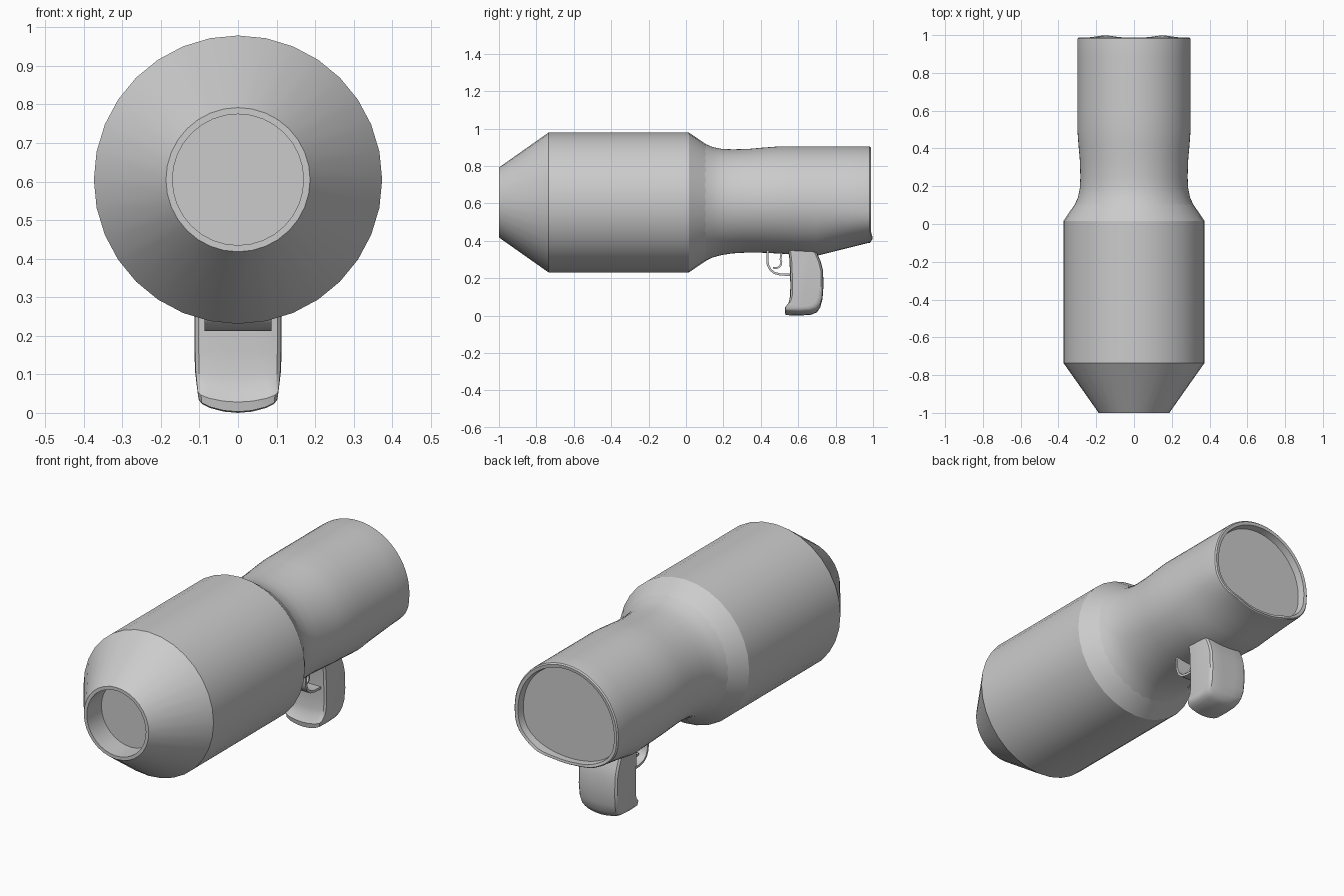
import bpy, bmesh, math

if "Cube" in bpy.data.objects:
    bpy.data.objects.remove(bpy.data.objects["Cube"])

N = 64
ZC = 0.605


def interp(table, v):
    for a, b in zip(table, table[1:]):
        if v <= b[0]:
            t = max(0, (v - a[0]) / (b[0] - a[0]))
            return [p + (q - p) * t for p, q in zip(a[1:], b[1:])]
    return list(table[-1][1:])


def finish(bm, name, angle=28):
    bmesh.ops.recalc_face_normals(bm, faces=bm.faces)
    me = bpy.data.meshes.new(name)
    bm.to_mesh(me)
    bm.free()
    ob = bpy.data.objects.new(name, me)
    bpy.context.collection.objects.link(ob)
    bpy.ops.object.select_all(action='DESELECT')
    ob.select_set(True)
    bpy.context.view_layer.objects.active = ob
    bpy.ops.object.shade_smooth_by_angle(angle=math.radians(angle))
    return ob


def loft(rings, name, angle=28):
    """Skin a list of closed point loops and cap both ends."""
    bm = bmesh.new()
    loops = [[bm.verts.new(p) for p in r] for r in rings]
    for a, b in zip(loops, loops[1:]):
        for i in range(len(a)):
            j = (i + 1) % len(a)
            bm.faces.new((a[i], a[j], b[j], b[i]))
    bm.faces.new(loops[0])
    bm.faces.new(loops[-1])
    return finish(bm, name, angle)


def circle(y, r, n=32):
    return [(r * math.sin(2 * math.pi * i / n), y,
             ZC + r * math.cos(2 * math.pi * i / n)) for i in range(n)]


# Main canister with recessed muzzle, front and rear cones
loft([circle(y, r) for y, r in [
    (-0.88, 0.170), (-1.0, 0.170), (-1.0, 0.187), (-0.735, 0.374),
    (0.015, 0.374), (0.12, 0.303)]], "canister")

# Rear barrel: y, radius, lower depth, flatness of the underside
SHAPE = [(0.10, 0.315, 0.315, 0), (0.14, 0.297, 0.295, 0), (0.19, 0.287, 0.281, 0),
         (0.25, 0.284, 0.272, 0), (0.34, 0.287, 0.267, 0), (0.42, 0.294, 0.269, 0),
         (0.50, 0.300, 0.273, 0), (0.60, 0.300, 0.280, 0), (0.70, 0.300, 0.285, 0.1),
         (0.78, 0.300, 0.265, 0.3), (0.88, 0.300, 0.240, 0.65), (0.97, 0.300, 0.217, 1)]


def barrel_ring(y, scale=1.0, bulge=0.0):
    r, depth, flat = interp(SHAPE, y)
    pts = []
    for i in range(N):
        a = 2 * math.pi * i / N
        s, c = math.sin(a), math.cos(a)
        if c < 0:
            h = -depth * (-c) ** (1 - 0.3 * flat)
        else:
            h = r * c
        corner = max(0, 1 - abs(abs(s) - 0.52) / 0.28) if c < -0.3 else 0
        pts.append((r * s * scale, y + bulge * corner, ZC + h * scale))
    return pts


rings = [barrel_ring(row[0]) for row in SHAPE]
rings += [barrel_ring(0.982, 0.995, 0.012), barrel_ring(0.988, 0.975, 0.012),
          barrel_ring(0.986, 0.92, 0.01), barrel_ring(0.95, 0.90)]
loft(rings, "rear_barrel")

# Grip: side profile (y, z) swept across the width with a domed underside
GRIP = [(0.545, 0.36), (0.553, 0.30), (0.556, 0.23), (0.558, 0.16), (0.556, 0.10),
        (0.548, 0.06), (0.528, 0.028), (0.532, 0.003), (0.60, 0.0), (0.67, 0.005),
        (0.700, 0.018), (0.718, 0.045), (0.73, 0.09), (0.735, 0.16),
        (0.733, 0.24), (0.72, 0.29), (0.69, 0.36)]


def grip_slice(x, inset):
    pts = []
    for y, z in GRIP:
        low = max(0, 1 - z / 0.12)
        zz = z + low * (0.026 * (abs(x) / 0.113) ** 2 + inset * 0.8)
        xx = x * (1 - 0.08 * low)
        side = -1 if y > 0.63 else 1
        pts.append((xx, y + side * inset, zz))
    return pts


half = [(0.113, 0.026), (0.111, 0.012), (0.102, 0.003), (0.08, 0.0), (0.04, 0.0)]
slices = [(-x, i) for x, i in half] + [(0, 0)] + half[::-1]
loft([grip_slice(x, i) for x, i in slices], "grip", 35)


# Trigger parts: curved strips with thickness
def strip(path, width, thick, name):
    left, right = [], []
    for i, (y, z) in enumerate(path):
        p, q = path[max(i - 1, 0)], path[min(i + 1, len(path) - 1)]
        dy, dz = q[0] - p[0], q[1] - p[1]
        k = thick / 2 / math.hypot(dy, dz)
        left.append((y - dz * k, z + dy * k))
        right.append((y + dz * k, z - dy * k))
    loop = left + right[::-1]
    bm = bmesh.new()
    a, b = [[bm.verts.new((x, y, z)) for y, z in loop] for x in (-width, width)]
    m, n = len(loop), len(path)
    for i in range(m):
        j = (i + 1) % m
        bm.faces.new((a[i], a[j], b[j], b[i]))
    for side in (a, b):
        for i in range(n - 1):
            bm.faces.new((side[i], side[i + 1], side[m - 2 - i], side[m - 1 - i]))
    finish(bm, name, 35)


guard = [(0.437, 0.35), (0.435, 0.31), (0.437, 0.275), (0.450, 0.247),
         (0.473, 0.228), (0.505, 0.220), (0.565, 0.218)]
strip(guard, 0.087, 0.012, "trigger_guard")
hook = [(0.522, 0.35), (0.508, 0.325)]
hook += [(0.478 + 0.032 * math.cos(math.radians(a)), 0.284 + 0.030 * math.sin(math.radians(a)))
         for a in range(30, -136, -24)]
strip(hook, 0.055, 0.010, "trigger")
